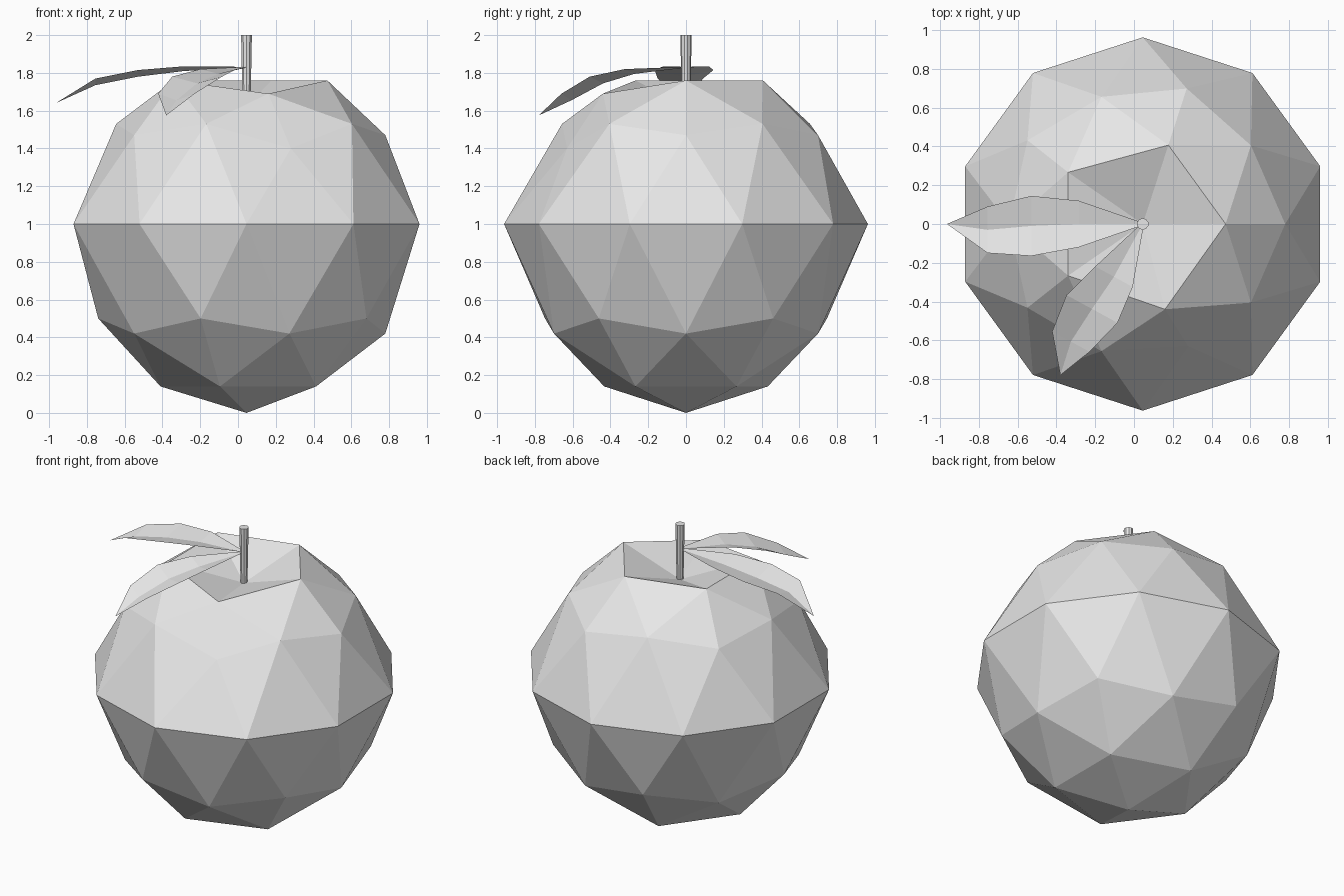
import bpy, bmesh, math
from mathutils import Vector

cube = bpy.data.objects.get("Cube")
if cube:
    bpy.data.objects.remove(cube)

grey = bpy.data.materials.new("light_grey")
grey.use_nodes = True
grey.diffuse_color = (0.8, 0.8, 0.8, 1)
grey.node_tree.nodes["Principled BSDF"].inputs["Base Color"].default_value = (0.8, 0.8, 0.8, 1)

AXIS = Vector((0.045, 0, 0))  # stem and fruit share this axis


def finish(bm, name):
    mesh = bpy.data.meshes.new(name)
    bm.to_mesh(mesh)
    bm.free()
    mesh.materials.append(grey)
    obj = bpy.data.objects.new(name, mesh)
    bpy.context.collection.objects.link(obj)
    return obj


# Fruit: an icosphere whose rings are moved to a tapered outline with a sunken top
RINGS = {  # sphere height: (radius, height)
    1.0: (0, 1.62), 0.85: (0.428, 1.76), 0.53: (0.69, 1.53), 0.45: (0.735, 1.47),
    0.0: (0.963, 1.0),
    -0.45: (0.785, 0.5), -0.53: (0.735, 0.42), -0.85: (0.455, 0.14), -1.0: (0, 0),
}
bm = bmesh.new()
bmesh.ops.create_icosphere(bm, subdivisions=2, radius=1)
for v in bm.verts:
    level = min(RINGS, key=lambda h: abs(h - v.co.z))
    angle = math.atan2(v.co.y, v.co.x)
    radius, height = RINGS[level]
    v.co = AXIS + Vector((radius * math.cos(angle), radius * math.sin(angle), height))
    # Uneven rim and a flattened front patch
    if level == 0.85 and v.co.x < -0.2:
        v.co.x = -0.34
        v.co.y *= 1.06
    if abs(angle + math.radians(72)) < 0.1:
        if level == 0.85:
            v.co = (0.16, -0.44, 1.69)
        elif level == 0.45:
            v.co = (0.28, -0.63, 1.4)
finish(bm, "fruit")

# Stem: flares a little towards the top
bm = bmesh.new()
bmesh.ops.create_cone(bm, cap_ends=True, segments=10, radius1=0.022, radius2=0.03, depth=0.4)
bmesh.ops.translate(bm, verts=bm.verts, vec=AXIS + Vector((0, 0, 1.8)))
finish(bm, "stem")


# Leaf: cross-sections along a direction, creased down the middle
def leaf(name, heading, stations, tip):
    out = Vector((math.cos(heading), math.sin(heading), 0))
    side = Vector((out.y, -out.x, 0))
    bm = bmesh.new()
    rows = []
    for dist, half, shift, height, crease in stations:
        mid = AXIS + out * dist + side * shift + Vector((0, 0, height))
        rows.append([bm.verts.new(p) for p in (
            mid - side * half, mid - Vector((0, 0, crease)), mid + side * half)])
    for a, b in zip(rows, rows[1:]):
        for i in range(2):
            bm.faces.new((a[i], b[i], b[i + 1], a[i + 1]))
    end = bm.verts.new(AXIS + out * tip[0] + Vector((0, 0, tip[1])))
    for i in range(2):
        bm.faces.new((rows[-1][i], end, rows[-1][i + 1]))
    bmesh.ops.recalc_face_normals(bm, faces=bm.faces)
    if sum(f.normal.z for f in bm.faces) < 0:
        bmesh.ops.reverse_faces(bm, faces=bm.faces)
    finish(bm, name)


leaf("side_leaf", math.pi, [
    (0.01, 0.01, 0, 1.832, 0.005),
    (0.33, 0.12, 0, 1.835, 0.025),
    (0.575, 0.155, -0.01, 1.815, 0.035),
    (0.8, 0.12, -0.03, 1.77, 0.035)], (1.01, 1.64))
leaf("front_leaf", math.radians(241.4), [
    (0.01, 0.01, 0, 1.832, 0.005),
    (0.31, 0.11, 0, 1.82, 0.025),
    (0.51, 0.15, 0.02, 1.78, 0.035),
    (0.71, 0.11, 0.035, 1.69, 0.035)], (0.888, 1.575))
